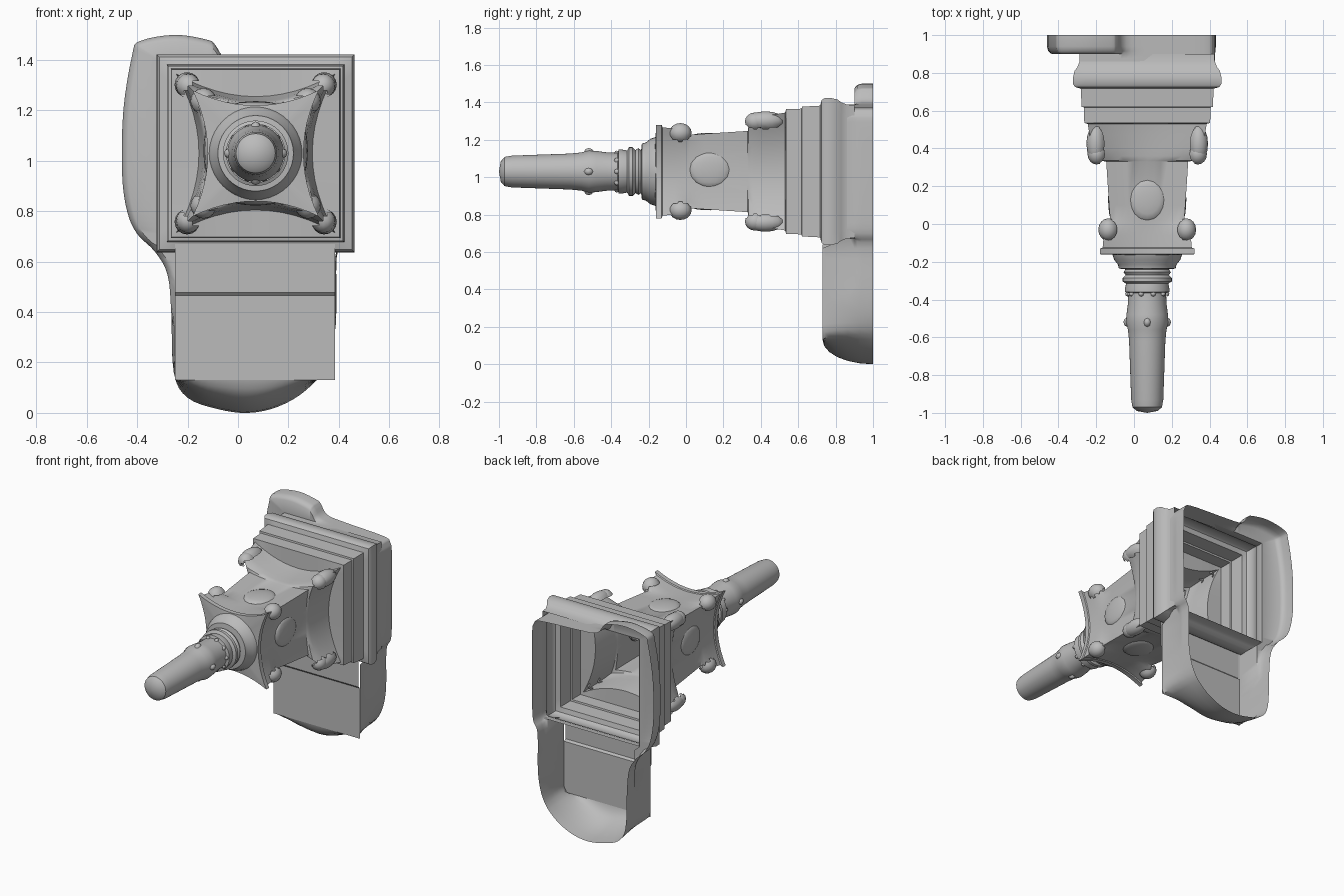
import bpy, bmesh, math
from mathutils import Vector

if "Cube" in bpy.data.objects:
    bpy.data.objects.remove(bpy.data.objects["Cube"], do_unlink=True)

grey = bpy.data.materials.new("plain grey")
grey.use_nodes = True
grey.diffuse_color = (0.5, 0.5, 0.5, 1)
grey.node_tree.nodes["Principled BSDF"].inputs["Base Color"].default_value = (0.5, 0.5, 0.5, 1)

CX, CZ = 0.07, 1.03   # tower axis
SIGNS = (-1, 1)


def finish(name, bm, angle=35):
    bmesh.ops.remove_doubles(bm, verts=bm.verts, dist=0.0005)
    mesh = bpy.data.meshes.new(name)
    bm.to_mesh(mesh)
    bm.free()
    obj = bpy.data.objects.new(name, mesh)
    bpy.context.collection.objects.link(obj)
    mesh.materials.append(grey)
    bpy.ops.object.select_all(action='DESELECT')
    obj.select_set(True)
    bpy.context.view_layer.objects.active = obj
    bpy.ops.object.shade_smooth_by_angle(angle=math.radians(angle))
    return obj


def loft(name, rings, closed=True, angle=35):
    """Skin a list of equal-length point rings, leaving the ends open."""
    bm = bmesh.new()
    rows = [[bm.verts.new(p) for p in ring] for ring in rings]
    n = len(rows[0])
    for a, b in zip(rows, rows[1:]):
        for i in range(n if closed else n - 1):
            j = (i + 1) % n
            bm.faces.new((a[i], a[j], b[j], b[i]))
    return finish(name, bm, angle)


def square_ring(y, corner, mid, n=12):
    """Square with sides that bow inward from corner to mid."""
    pts = []
    for k in range(4):
        c, s = (1, 0, -1, 0)[k], (0, 1, 0, -1)[k]
        for i in range(n):
            t = 2 * i / n - 1
            out = mid + (corner - mid) * t * t
            along = t * corner
            pts.append((CX + c * out - s * along, y, CZ + s * out + c * along))
    return pts


def blobs(name, places, size, segments=16):
    """Ellipsoids at offsets (dx, y, dz) from the tower axis, open on the buried side."""
    bm = bmesh.new()
    for dx, y, dz in places:
        outward = Vector((dx, 0, dz)).normalized()
        made = bmesh.ops.create_uvsphere(bm, u_segments=segments, v_segments=segments // 2, radius=1)
        buried = [v for v in made["verts"] if v.co.dot(outward) < -.45]
        for v in made["verts"]:
            v.co = Vector((CX + dx + v.co.x * size[0], y + v.co.y * size[1],
                           CZ + dz + v.co.z * size[2]))
        bmesh.ops.delete(bm, geom=buried, context='VERTS')
    return finish(name, bm, 60)


# Square moulded base with rounded flange and stepped plinth
base = [(.9, .355), (.86, .358), (.83, .37), (.81, .385), (.775, .393), (.74, .392),
        (.725, .382), (.717, .352), (.62, .347), (.618, .336), (.535, .333)]
rings = [square_ring(y, h, h) for y, h in base]
rings.append(square_ring(.53, .315, .225))
loft("moulded_base", rings)

# Square shaft flaring into concave-sided slabs at both ends
shaft = [(.53, .315, .225), (.47, .305, .215), (.40, .295, .208), (.36, .275, .203),
         (.335, .245, .2), (.33, .217, .198), (.1, .202, .19), (.02, .196, .186),
         (0, .215, .185), (-.06, .23, .185), (-.125, .236, .185), (-.13, .25, .19),
         (-.16, .25, .19)]
rings = [square_ring(*s) for s in shaft]
rings.append([(CX + .17 * d.x, -.165, CZ + .17 * d.z) for d in
              (Vector((p[0] - CX, 0, p[2] - CZ)).normalized() for p in rings[-1])])
loft("shaft", rings)

# Corner scrolls, large near the base and small near the top
corners = [(a, b) for a in SIGNS for b in SIGNS]
blobs("lower_scrolls", [(a * .272, .425, b * .272) for a, b in corners], (.05, .1, .05))
blobs("lower_scroll_curls", [(a * .268, .37, b * .268) for a, b in corners], (.048, .055, .048))
blobs("upper_scrolls", [(a * .207, -.03, b * .207) for a, b in corners], (.052, .06, .052))

# Low carved reliefs on the four shaft faces
blobs("side_reliefs", [(a * .187, .13, .01) for a in SIGNS], (.02, .11, .095))
blobs("top_and_bottom_reliefs", [(0, .13, a * .187) for a in SIGNS], (.095, .11, .02))

# Turned finial with stacked collars and a blunt tip
profile = [(-.16, .185), (-.19, .175), (-.215, .155), (-.236, .15), (-.24, .115),
           (-.255, .125), (-.27, .115), (-.285, .13), (-.305, .13), (-.315, .112),
           (-.345, .118), (-.36, .118), (-.365, .1), (-.42, .102), (-.48, .11),
           (-.52, .113), (-.56, .102), (-.62, .096), (-.93, .085), (-.97, .078),
           (-.99, .055), (-1, 0)]
turns = [2 * math.pi * i / 40 for i in range(40)]
loft("finial", [[(CX + r * math.cos(t), y, CZ + r * math.sin(t)) for t in turns]
                for y, r in profile])
blobs("finial_beads", [(.103 * math.cos(t), -.37, .103 * math.sin(t)) for t in turns[::4]],
      (.014, .014, .014), 8)
blobs("finial_knobs", [(.106 * math.cos(t), -.52, .106 * math.sin(t)) for t in turns[::10]],
      (.02, .025, .02), 8)

# Backing shell: a rounded open tray with a side lobe and a deep lower scoop
outline = [(-.12, 1.48), (-.25, 1.5), (-.39, 1.475), (-.42, 1.42), (-.455, 1.2), (-.46, .95),
           (-.44, .8), (-.4, .71), (-.33, .64), (-.28, .55), (-.265, .4), (-.255, .16),
           (-.2, .06), (-.08, .015), (.04, 0), (.16, .025), (.27, .09), (.35, .19),
           (.388, .35), (.392, .62), (.425, .7), (.432, .85), (.432, 1.25), (.42, 1.34),
           (.37, 1.37), (.1, 1.385), (-.04, 1.4), (-.09, 1.46)]


def smooth_loop(pts, steps=4):
    """Catmull-Rom subdivision of a closed outline."""
    out = []
    n = len(pts)
    for i in range(n):
        a, b, c, d = (Vector(pts[(i + k) % n]) for k in (-1, 0, 1, 2))
        for s in range(steps):
            t = s / steps
            out.append(b + (c - a) * t / 2 + (2 * a - 5 * b + 4 * c - d) * t * t / 2
                       + (3 * b - a - 3 * c + d) * t ** 3 / 2)
    return out


def clamp(v, low, high):
    return max(low, min(high, v))


FLOOR, LEDGE, FRONT = .13, .65, .73
LEFT, RIGHT, SCOOP = -.25, .385, .4


def scoop(x, z, steps=6):
    """Quarter-round from the rear rim to the edge of the boxy lower front."""
    dx, dz = x - CX, z - SCOOP
    reach = min(((RIGHT if dx > 0 else LEFT) - CX) / dx if abs(dx) > .001 else 9,
                (FLOOR - SCOOP) / dz if dz < -.001 else 9)
    fx, fz = CX + dx * reach, SCOOP + dz * reach
    angles = [math.pi / 2 * i / steps for i in range(steps + 1)]
    return [(x + (fx - x) * math.sin(a), 1 - (1 - FRONT) * math.sin(a),
             z + (fz - z) * (1 - math.cos(a))) for a in angles]


def wall(x, z):
    """Points from the rear rim inward and forward at one place on the outline."""
    z = max(z, 0)
    if z < SCOOP:
        return scoop(x, z)
    low = z < LEDGE
    ix = clamp(x, LEFT, RIGHT) if low else clamp(x, CX - .358, CX + .358)
    iz = z if low else clamp(z, CZ - .358, CZ + .358)
    end = FRONT if low else .86
    mid = Vector((ix - x, iz - z))
    inset = mid * min(1, .025 / max(mid.length, .001))
    return [(x, 1, z), (x, .94, z), (x + inset.x * .3, .915, z + inset.y * .3),
            (x + inset.x, .9, z + inset.y), (ix, .9, iz), (ix, end + .015, iz), (ix, end, iz)]


columns = [wall(*p) for p in smooth_loop(outline)]
loft("backing_shell", list(zip(*columns)), angle=45)

# Stepped front panel closing the lower scoop
panel = [(.67, .718), (.478, .718), (.465, .73), (FLOOR, FRONT)]
loft("lower_panel", [[(x, y, z) for x in (LEFT, RIGHT)] for z, y in panel],
     closed=False, angle=20)
